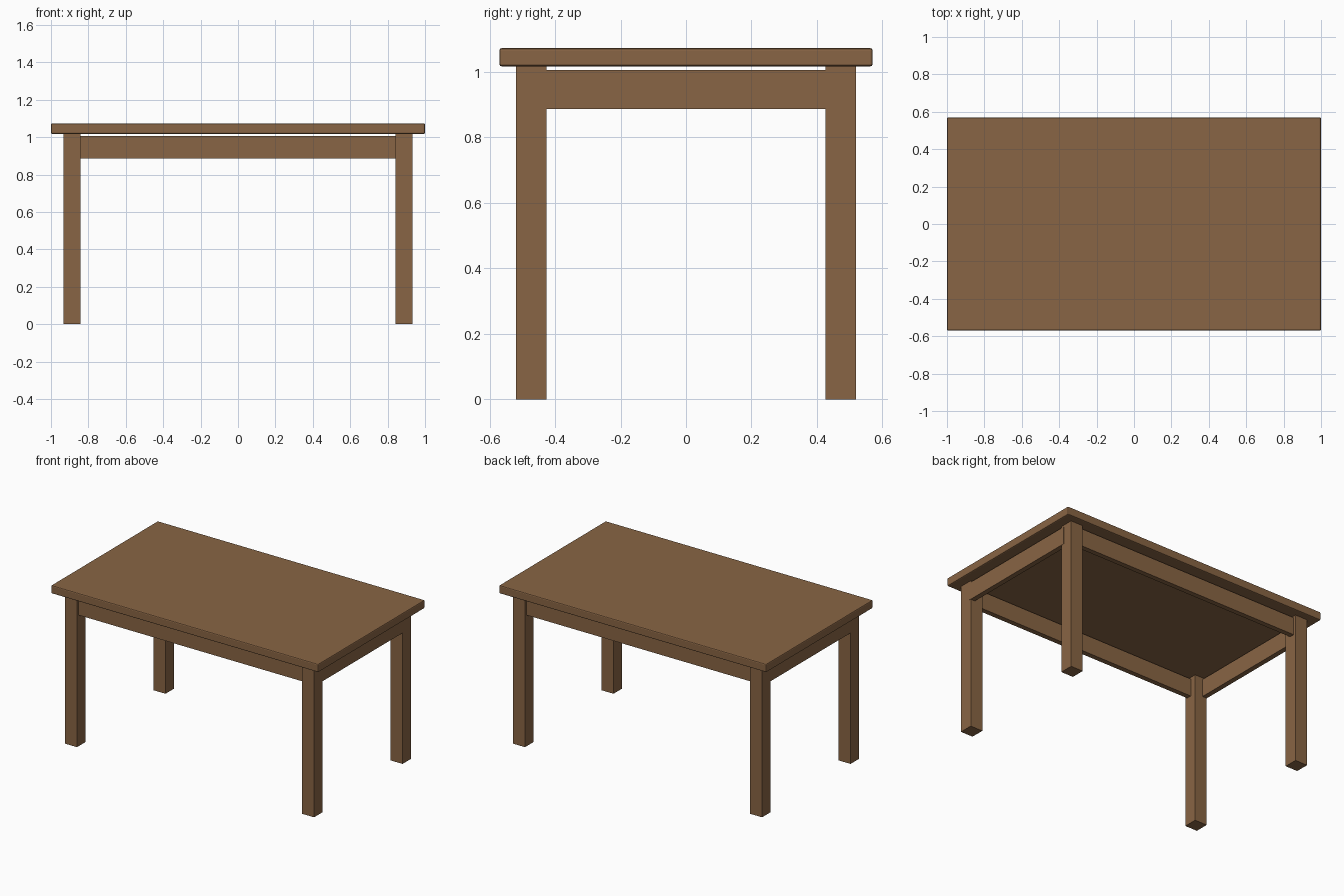
import bpy

if "Cube" in bpy.data.objects:
    bpy.data.objects.remove(bpy.data.objects["Cube"])

wood = bpy.data.materials.new("brown wood")
wood.diffuse_color = (0.25, 0.13, 0.058, 1)
wood.use_nodes = True
wood.node_tree.nodes["Principled BSDF"].inputs["Base Color"].default_value = wood.diffuse_color


def box(name, x, y, z, bevel=0):
    """Box from (min, max) ranges on each axis, with optional rounded edges."""
    lo, hi = zip(x, y, z)
    bpy.ops.mesh.primitive_cube_add(size=1, location=[(a + b) / 2 for a, b in zip(lo, hi)])
    ob = bpy.context.object
    ob.name = name
    ob.scale = [b - a for a, b in zip(lo, hi)]
    bpy.ops.object.transform_apply(location=False, rotation=False, scale=True)
    ob.data.materials.append(wood)
    if bevel:
        mod = ob.modifiers.new("edge", 'BEVEL')
        mod.width = bevel
        mod.segments = 2
    return ob


def side(s, a, b):
    return tuple(sorted((s * a, s * b)))


# Table top with softened edges
box("table_top", (-1, 1), (-0.57, 0.57), (1.017, 1.073), 0.007)

# Four square legs
for sx, lr in ((-1, "left"), (1, "right")):
    for sy, fb in ((-1, "front"), (1, "back")):
        box(f"{fb}_{lr}_leg", side(sx, 0.842, 0.933), side(sy, 0.427, 0.519), (0, 1.02))

# Long aprons, set slightly back from the leg faces
for s, n in ((-1, "front"), (1, "back")):
    box(f"{n}_apron", (-0.86, 0.86), side(s, 0.468, 0.502), (0.887, 1.006))

# Short aprons, flush with the outer leg faces
for s, n in ((-1, "left"), (1, "right")):
    box(f"{n}_apron", side(s, 0.9, 0.934), (-0.45, 0.45), (0.887, 1.006))
